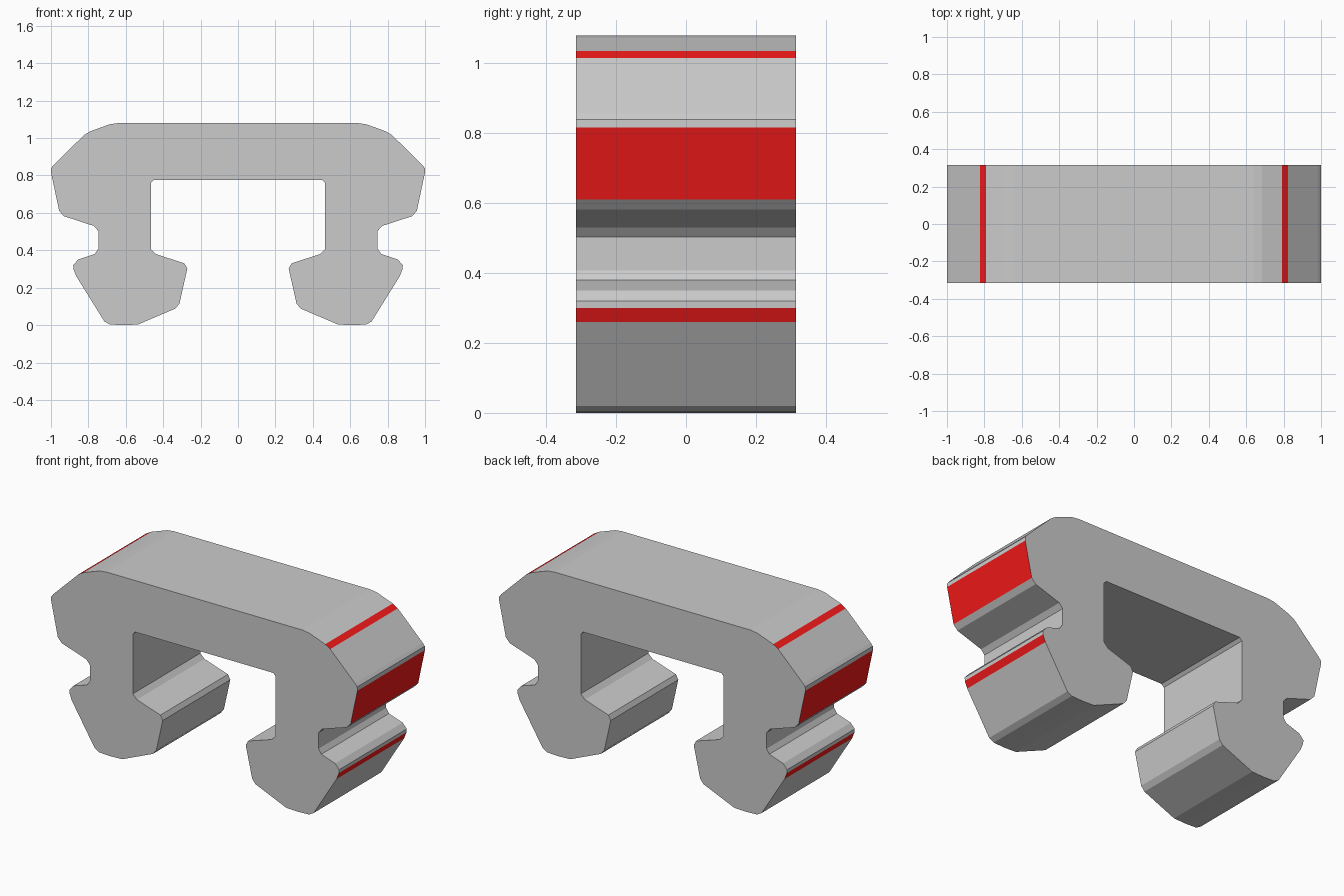
import bpy, bmesh

if "Cube" in bpy.data.objects:
    bpy.data.objects.remove(bpy.data.objects["Cube"])

HALF_DEPTH = 0.315

# Right half of the cross-section (x, z), from the top round to the inner arch
half = [
    (0.64, 1.08), (0.685, 1.074), (0.79, 1.036), (0.823, 1.016),
    (0.985, 0.857), (0.999, 0.84), (1.0, 0.817), (0.956, 0.61),
    (0.93, 0.582), (0.77, 0.53), (0.747, 0.503), (0.747, 0.408),
    (0.765, 0.38), (0.855, 0.35), (0.881, 0.32), (0.88, 0.30),
    (0.864, 0.26), (0.715, 0.02), (0.685, 0.003), (0.61, 0.0),
    (0.535, 0.003), (0.335, 0.088), (0.313, 0.115), (0.271, 0.302),
    (0.286, 0.33), (0.44, 0.38), (0.466, 0.407), (0.466, 0.76),
    (0.45, 0.776),
]
# Half-profile segments that carry the red bands
red_segments = {2, 6, 15}

# Mirror the half into a closed outline
n = len(half)
outline = half + [(-x, z) for x, z in reversed(half)]

# Extrude the outline through the depth
bm = bmesh.new()
front = [bm.verts.new((x, -HALF_DEPTH, z)) for x, z in outline]
back = [bm.verts.new((x, HALF_DEPTH, z)) for x, z in outline]
bm.faces.new(front)
bm.faces.new(back[::-1])
total = len(outline)
for i in range(total):
    j = (i + 1) % total
    side = bm.faces.new((front[i], back[i], back[j], front[j]))
    segment = i if i < n else total - 2 - i
    side.material_index = 1 if segment in red_segments else 0
bmesh.ops.recalc_face_normals(bm, faces=bm.faces[:])

mesh = bpy.data.meshes.new("clip_body")
bm.to_mesh(mesh)
bm.free()

# Grey body with red accent bands
grey = bpy.data.materials.new("grey")
grey.diffuse_color = (0.8, 0.8, 0.8, 1)
grey.use_nodes = True
grey.node_tree.nodes["Principled BSDF"].inputs["Base Color"].default_value = grey.diffuse_color
red = bpy.data.materials.new("red")
red.diffuse_color = (0.9, 0.01, 0.01, 1)
red.use_nodes = True
red.node_tree.nodes["Principled BSDF"].inputs["Base Color"].default_value = red.diffuse_color
mesh.materials.append(grey)
mesh.materials.append(red)

body = bpy.data.objects.new("clip_body", mesh)
bpy.context.collection.objects.link(body)
